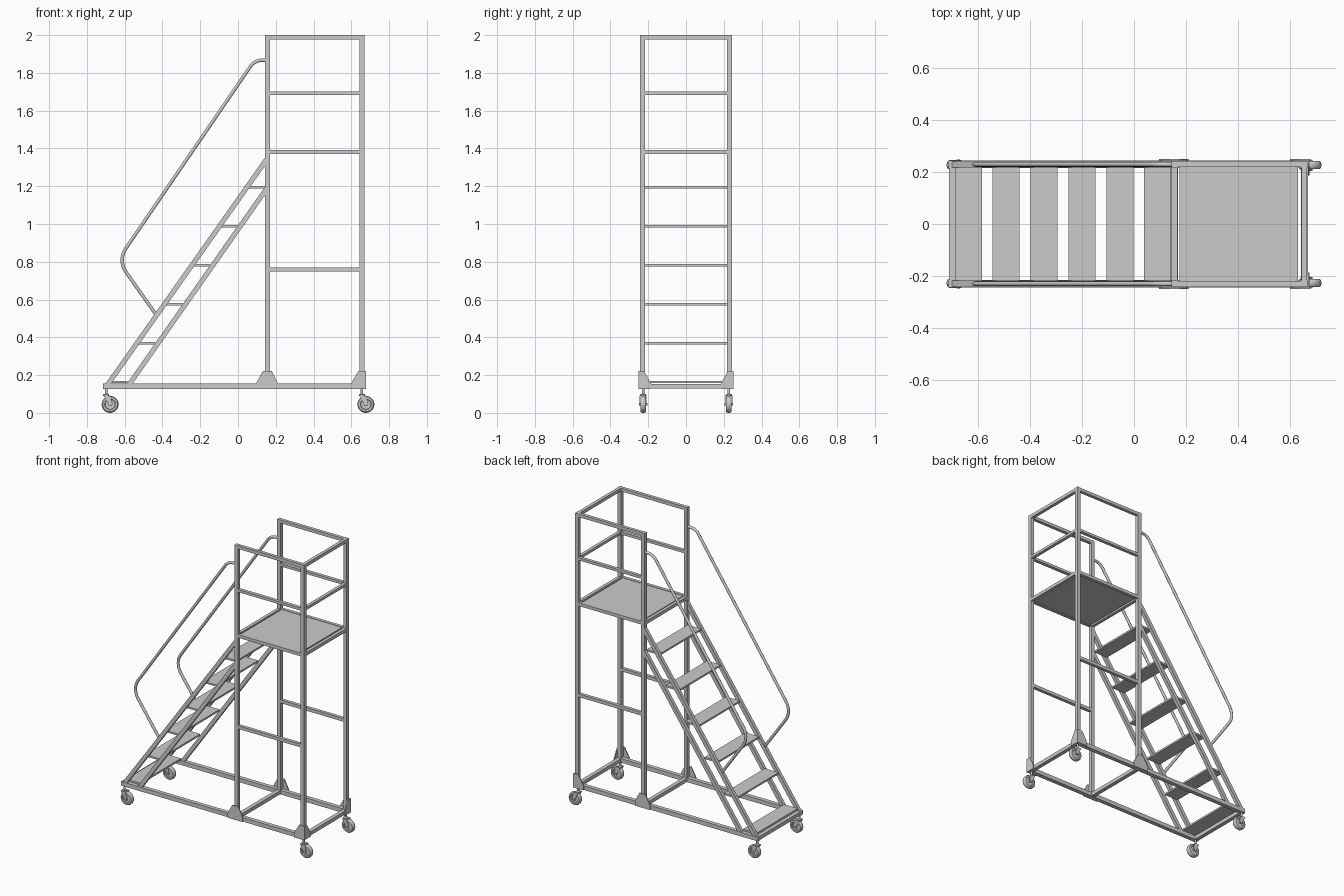
import bpy, bmesh, math
from mathutils import Vector

if "Cube" in bpy.data.objects:
    bpy.data.objects.remove(bpy.data.objects["Cube"])

Y = 0.23            # half spacing of the side frames
X1, X2 = 0.156, 0.656   # platform post positions


def finish(name, bm, smooth=False):
    bmesh.ops.recalc_face_normals(bm, faces=bm.faces[:])
    me = bpy.data.meshes.new(name)
    bm.to_mesh(me)
    bm.free()
    ob = bpy.data.objects.new(name, me)
    bpy.context.collection.objects.link(ob)
    if smooth:
        bpy.ops.object.select_all(action='DESELECT')
        bpy.context.view_layer.objects.active = ob
        ob.select_set(True)
        bpy.ops.object.shade_smooth_by_angle(angle=math.radians(35))
    return ob


def box(name, x0, x1, y0, y1, z0, z1):
    bm = bmesh.new()
    bmesh.ops.create_cube(bm, size=1)
    for v in bm.verts:
        v.co = ((x0 + x1) / 2 + v.co.x * (x1 - x0),
                (y0 + y1) / 2 + v.co.y * (y1 - y0),
                (z0 + z1) / 2 + v.co.z * (z1 - z0))
    return finish(name, bm)


def extrude(name, pts, vec):
    """Closed outline of 3D points pushed along vec."""
    bm = bmesh.new()
    a = [bm.verts.new(p) for p in pts]
    b = [bm.verts.new(Vector(p) + Vector(vec)) for p in pts]
    bm.faces.new(a)
    bm.faces.new(b)
    for i in range(len(a)):
        bm.faces.new((a[i - 1], a[i], b[i], b[i - 1]))
    return finish(name, bm)


def side_plate(name, xz, y0, y1):
    return extrude(name, [(x, y0, z) for x, z in xz], (0, y1 - y0, 0))


def lathe(name, profile, centre, axis='Z', steps=28):
    """Revolve (radius, height) points around an axis through centre."""
    bm = bmesh.new()
    rings = []
    for i in range(steps):
        a = 2 * math.pi * i / steps
        c, s = math.cos(a), math.sin(a)
        rings.append([bm.verts.new(Vector(centre) + Vector((r * c, r * s, h) if axis == 'Z' else (r * c, h, r * s)))
                      for r, h in profile])
    for i in range(steps):
        p, q = rings[i], rings[(i + 1) % steps]
        for k in range(len(profile) - 1):
            bm.faces.new((p[k], q[k], q[k + 1], p[k + 1]))
    bm.faces.new([r[0] for r in rings])
    bm.faces.new([r[-1] for r in rings])
    return finish(name, bm, True)


def fillet(a, b, c, r, n=10):
    """Arc points rounding the corner b between a and c."""
    a, b, c = Vector(a), Vector(b), Vector(c)
    u, w = (a - b).normalized(), (c - b).normalized()
    half = u.angle(w) / 2
    o = b + (u + w).normalized() * r / math.sin(half)
    p, q = b + u * r / math.tan(half) - o, b + w * r / math.tan(half) - o
    return [o + p.lerp(q, i / n).normalized() * r for i in range(n + 1)]


# Per-side parts, built for both sides
for s, side in ((-1, 'front'), (1, 'rear')):
    y = s * Y
    # base rail and posts
    box(side + '_base_rail', -0.714, 0.67, y - 0.014, y + 0.014, 0.127, 0.155)
    for x, nm in ((X1, 'inner'), (X2, 'outer')):
        box(f'{side}_{nm}_post', x - 0.0125, x + 0.0125, y - 0.0125, y + 0.0125, 0.14, 2.0)
    # side guard rails
    for z, h in ((1.989, 0.011), (1.692, 0.009), (1.382, 0.011), (0.76, 0.011)):
        box(side + '_side_rail', X1, X2, y - 0.011, y + 0.011, z - h, z + h)
    # stair stringers, cut flush with base and post
    for x0, x1, z0, z1, nm in ((-0.705, -0.674, 1.313, 1.358, 'upper'),
                               (-0.592, -0.561, 1.158, 1.203, 'lower')):
        z0, z1 = z0 + 0.013, z1 + 0.013
        side_plate(f'{side}_{nm}_stringer',
                   [(x0, 0.15), (x1, 0.15), (X1, z0), (X1, z1)], y - 0.0115, y + 0.0115)
    # gusset plates
    yo = s * 0.244
    side_plate(side + '_middle_gusset', [(0.096, 0.127), (0.21, 0.127), (0.21, 0.158), (0.178, 0.222),
                                         (0.132, 0.222), (0.096, 0.158)], yo, s * 0.251)
    side_plate(side + '_corner_gusset', [(0.6, 0.127), (0.677, 0.127), (0.677, 0.222), (0.637, 0.222),
                                         (0.6, 0.158)], yo, s * 0.251)
    extrude(side + '_end_gusset', [(0.67, s * a, z) for a, z in ((0.251, 0.127), (0.251, 0.222), (0.222, 0.222),
                                                                (0.186, 0.158), (0.186, 0.127))], (0.007, 0, 0))
    # bent handrail
    a, b, c, d = (X1, y, 1.867), (0.088, y, 1.867), (-0.637, y, 0.808), (-0.43, y, 0.515)
    pts = [Vector(a)] + fillet(a, b, c, 0.075) + fillet(b, c, d, 0.11) + [Vector(d)]
    cu = bpy.data.curves.new(side + '_handrail', 'CURVE')
    cu.dimensions = '3D'
    cu.bevel_depth = 0.0095
    cu.bevel_resolution = 3
    cu.use_fill_caps = True
    sp = cu.splines.new('POLY')
    sp.points.add(len(pts) - 1)
    for pt, v in zip(sp.points, pts):
        pt.co = (*v, 1)
    ob = bpy.data.objects.new(side + '_handrail', cu)
    bpy.context.collection.objects.link(ob)
    bpy.ops.object.select_all(action='DESELECT')
    bpy.context.view_layer.objects.active = ob
    ob.select_set(True)
    bpy.ops.object.convert(target='MESH')
    bpy.ops.object.shade_smooth_by_angle(angle=math.radians(50))

    # swivel casters
    for x, nm in ((-0.698, 'stair_caster'), (X2, 'platform_caster')):
        n = f'{side}_{nm}'
        yc = s * 0.227
        w = x + 0.021
        lathe(n + '_stem', [(0.007, 0.0), (0.007, 0.045)], (x, yc, 0.088))
        lathe(n + '_swivel', [(0.01, 0.0), (0.016, 0.004), (0.016, 0.010), (0.009, 0.014)], (x, yc, 0.087))
        box(n + '_fork_crown', x - 0.014, x + 0.02, yc - 0.02, yc + 0.02, 0.089, 0.093)
        for k in (-1, 1):
            side_plate(n + '_fork', [(x - 0.014, 0.093), (x + 0.02, 0.093), (w + 0.013, 0.05), (w + 0.009, 0.036),
                                     (w - 0.009, 0.036), (w - 0.013, 0.05)], yc + k * 0.017, yc + k * 0.02)
        lathe(n + '_wheel', [(0.026, -0.010), (0.029, -0.015), (0.039, -0.015), (0.044, -0.009), (0.045, 0),
                             (0.044, 0.009), (0.039, 0.015), (0.029, 0.015), (0.026, 0.010)], (w, yc, 0.045), 'Y')
        lathe(n + '_axle', [(0.007, -0.022), (0.007, 0.022)], (w, yc, 0.045), 'Y', 12)

# Base cross rails
for x in (-0.7, X1, X2):
    box('base_cross_rail', x - 0.0135, x + 0.0135, -Y, Y, 0.129, 0.154)

# End guard rails and platform supports
for z, h in ((1.989, 0.011), (1.692, 0.009), (1.382, 0.011)):
    box('end_guard_rail', X2 - 0.011, X2 + 0.011, -Y, Y, z - h, z + h)
box('platform_front_rail', X1 - 0.011, X1 + 0.011, -Y, Y, 1.371, 1.393)

# Platform deck and treads
box('platform_deck', 0.175, 0.632, -0.222, 0.222, 1.376, 1.39)
for i in range(6):
    x, z = -0.69 + i * 0.1458, 0.163 + i * 0.2062
    box('stair_tread', x, x + 0.104, -0.221, 0.221, z - 0.006, z + 0.006)
